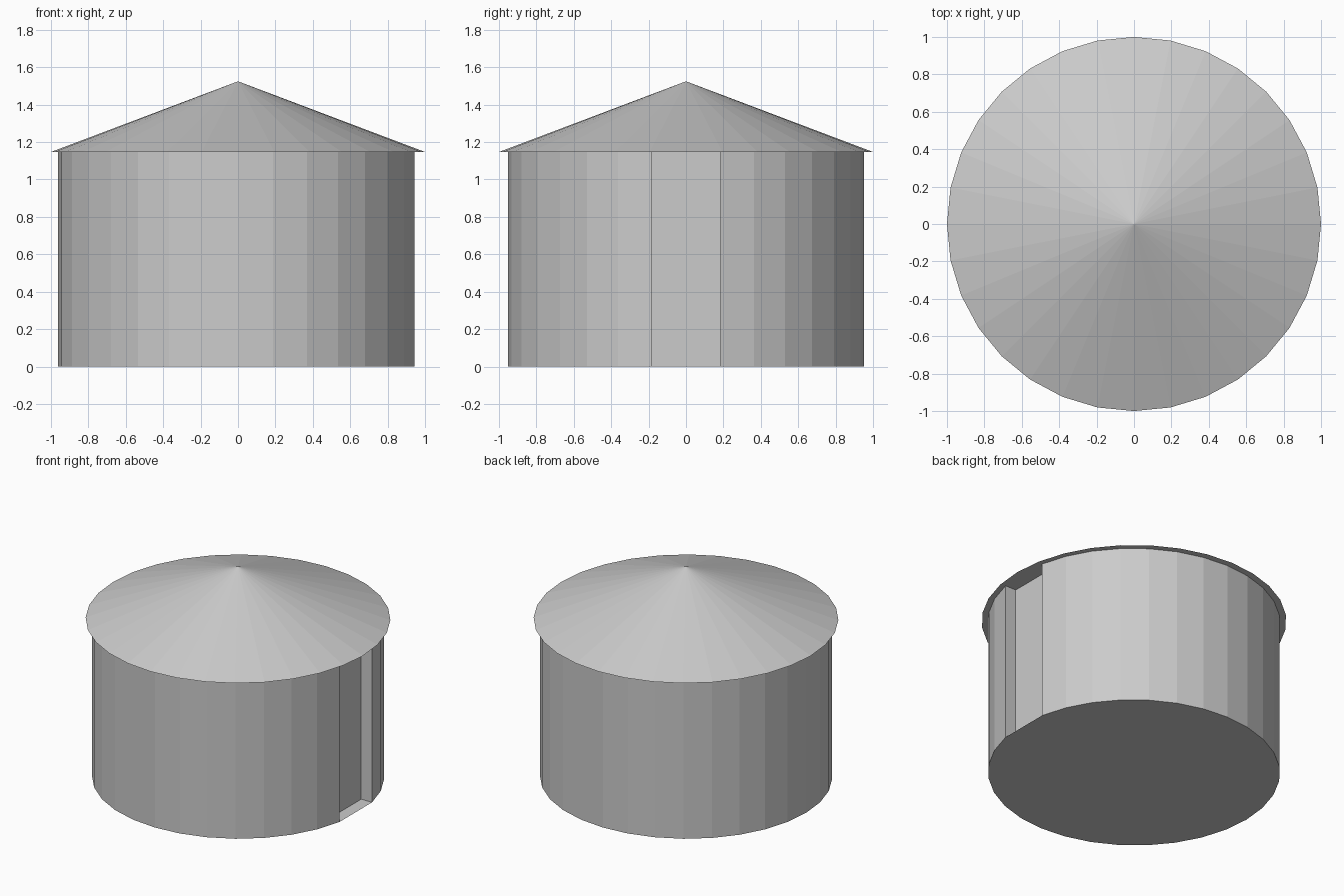
import bpy, bmesh
from math import sin, cos, pi

if "Cube" in bpy.data.objects:
    bpy.data.objects.remove(bpy.data.objects["Cube"])

SIDES = 32
WALL_TOP = 1.147
APEX = 1.525
RX, RY = 0.962, 0.952      # wall radii
DOOR_X = 0.857             # plane of the recessed door


def make_object(name, bm):
    bmesh.ops.recalc_face_normals(bm, faces=bm.faces[:])
    mesh = bpy.data.meshes.new(name)
    bm.to_mesh(mesh)
    bm.free()
    obj = bpy.data.objects.new(name, mesh)
    bpy.context.collection.objects.link(obj)
    return obj


# Wall outline: the vertex facing +x is left out to make the doorway
rim = [(RX * cos(2 * pi * i / SIDES), RY * sin(2 * pi * i / SIDES))
       for i in range(1, SIDES)]
half_door = rim[0][1]
outline = rim + [(DOOR_X, -half_door), (DOOR_X, half_door)]

# Round wall with the door recess and its back panel
bm = bmesh.new()
low = [bm.verts.new((x, y, 0)) for x, y in outline]
high = [bm.verts.new((x, y, WALL_TOP)) for x, y in outline]
n = len(outline)
for i in range(n):
    j = (i + 1) % n
    bm.faces.new((low[i], low[j], high[j], high[i]))
# Floor, including the threshold in front of the door
bm.faces.new(low[:SIDES - 1][::-1] + [low[-1], low[-2]])
bm.faces.new((low[0], low[-1], low[-2], low[SIDES - 2]))
make_object("round_wall", bm)

# Conical roof with overhanging eave and flat underside
bm = bmesh.new()
ring = [bm.verts.new((cos(2 * pi * i / SIDES), sin(2 * pi * i / SIDES), WALL_TOP))
        for i in range(SIDES)]
tip = bm.verts.new((0, 0, APEX))
for i in range(SIDES):
    bm.faces.new((ring[i], ring[(i + 1) % SIDES], tip))
bm.faces.new(ring[::-1])
make_object("roof", bm)
